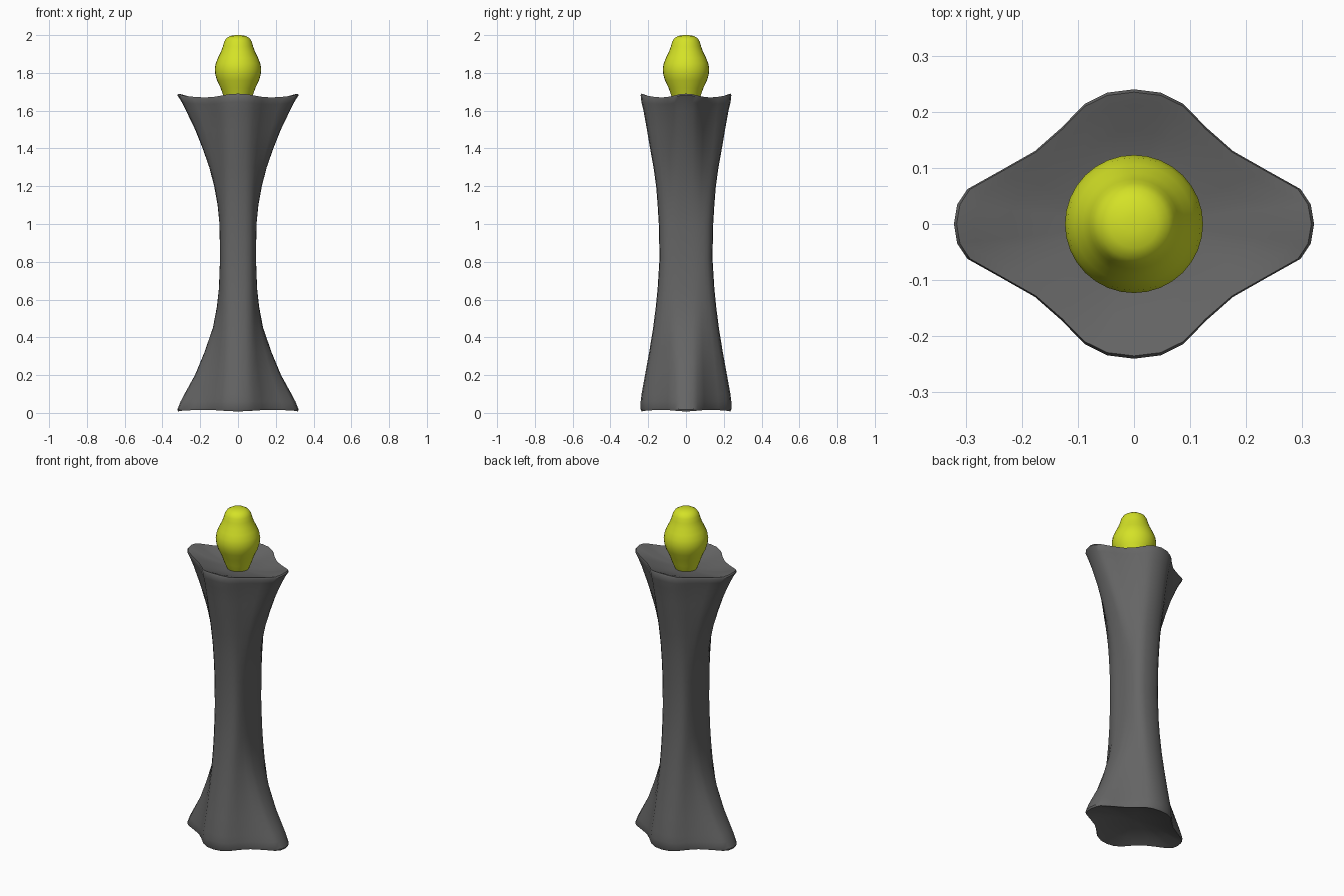
import bpy, bmesh, math

if "Cube" in bpy.data.objects:
    bpy.data.objects.remove(bpy.data.objects["Cube"])

# Quarter cross-sections, from the x tip round to the y tip: flared end and waist
END = [(.322, 0), (.316, .035), (.298, .062), (.237, .096), (.177, .130),
       (.130, .171), (.088, .214), (.048, .234), (0, .24)]
WAIST = [(.095, 0), (.095, .03), (.094, .055), (.09, .078), (.085, .095),
         (.077, .113), (.062, .128), (.037, .137), (0, .14)]
# Outer profile: z, half width in x, half width in y
PROFILE = [(.012, .316, .234), (.022, .321, .24), (.06, .304, .24), (.1, .283, .235),
           (.2, .228, .217), (.32, .178, .195), (.45, .133, .174), (.56, .112, .16),
           (.66, .101, .15), (.82, .095, .14), (1.0, .098, .144), (1.1, .108, .15),
           (1.2, .126, .158), (1.3, .152, .172), (1.4, .187, .19), (1.5, .227, .207),
           (1.6, .275, .225), (1.64, .298, .236), (1.672, .321, .24), (1.68, .316, .235)]


def section(hx, hy, scale=1.0):
    """Blend the two sections and mirror the quarter into a closed ring."""
    tx, ty = (hx - .095) / .227, (hy - .14) / .1
    q = [((m[0] + (e[0] - m[0]) * tx) * scale, (m[1] + (e[1] - m[1]) * ty) * scale)
         for e, m in zip(END, WAIST)]
    half = q + [(-x, y) for x, y in q[-2::-1]]
    return half + [(x, -y) for x, y in half[-2:0:-1]]


def loft(name, rings, colour):
    bm = bmesh.new()
    loops = [[bm.verts.new(p) for p in ring] for ring in rings]
    for a, b in zip(loops, loops[1:]):
        n = len(a)
        for i in range(n):
            bm.faces.new((a[i], a[(i + 1) % n], b[(i + 1) % n], b[i]))
    for loop in (loops[0], loops[-1]):
        bm.faces.new(loop)
    bmesh.ops.recalc_face_normals(bm, faces=bm.faces)
    mesh = bpy.data.meshes.new(name)
    bm.to_mesh(mesh)
    bm.free()
    obj = bpy.data.objects.new(name, mesh)
    bpy.context.collection.objects.link(obj)
    mat = bpy.data.materials.new(name + "_colour")
    mat.diffuse_color = colour
    mat.use_nodes = True
    mat.node_tree.nodes["Principled BSDF"].inputs["Base Color"].default_value = mat.diffuse_color
    mesh.materials.append(mat)
    bpy.ops.object.select_all(action='DESELECT')
    obj.select_set(True)
    bpy.context.view_layer.objects.active = obj
    bpy.ops.object.shade_smooth_by_angle(angle=math.radians(40))
    return obj


def ring(z, hx, hy, scale=1.0, wave=0.0):
    # The wave lifts the lobes and lowers the valleys of a rim
    pts = section(hx, hy, scale)
    return [(x, y, z + wave * math.cos(math.tau * i / 8)) for i, (x, y) in enumerate(pts)]


# Column with a bevelled rim and a shallow dish in both ends
DISH = [(.9, .006, .9), (.7, .022, .4), (.45, .035, .1), (.2, .042, 0), (.03, .044, 0)]
rings = [ring(.014 + d, .318, .235, s, -.005 * w) for s, d, w in reversed(DISH)]
for z, hx, hy in PROFILE:
    wave = -.004 if z < .03 else .010 if z > 1.67 else .006 if z > 1.63 else 0
    rings.append(ring(z, hx, hy, 1, wave))
rings += [ring(1.68 - d, .318, .237, s, .010 * w) for s, d, w in DISH]
loft("column", rings, (.13, .13, .13, 1))

# Flame bulb standing in the top dish
FLAME = [(1.625, .055), (1.65, .066), (1.68, .078), (1.72, .092), (1.76, .111),
         (1.79, .12), (1.82, .123), (1.85, .118), (1.88, .106), (1.91, .091), (1.94, .08),
         (1.965, .073), (1.983, .062), (1.995, .043), (2.0, .015)]
loft("flame", [[(r * math.cos(math.tau * i / 32), r * math.sin(math.tau * i / 32), z)
                for i in range(32)] for z, r in FLAME], (.66, .76, .02, 1))
